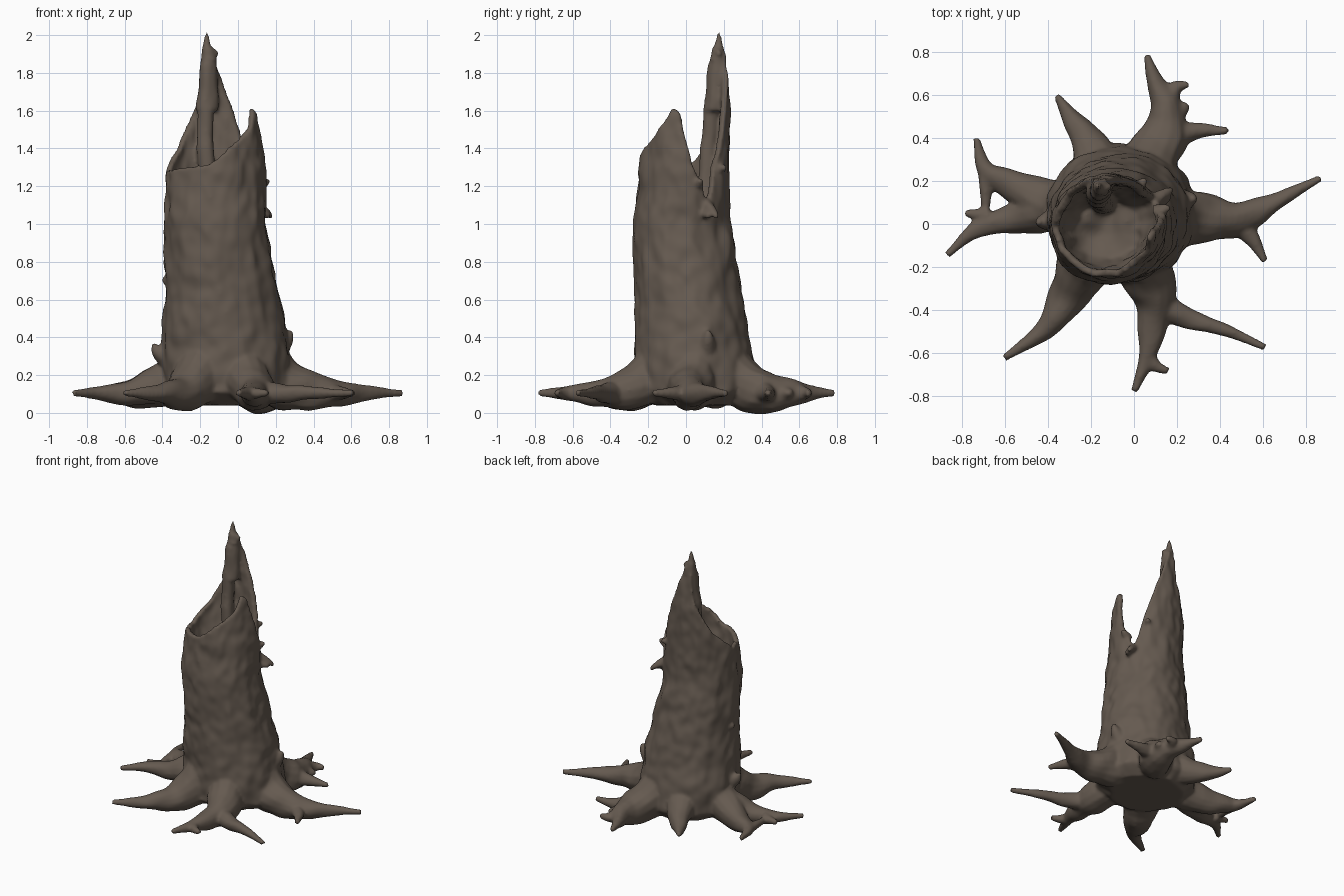
import bpy, bmesh, math
from mathutils import Vector, noise

if "Cube" in bpy.data.objects:
    bpy.data.objects.remove(bpy.data.objects["Cube"])

bark = bpy.data.materials.new("dark_bark")
bark.diffuse_color = (0.13, 0.102, 0.08, 1)
bark.use_nodes = True
bark.node_tree.nodes["Principled BSDF"].inputs["Base Color"].default_value = bark.diffuse_color

bm = bmesh.new()


def lerp_table(table, v):
    """Interpolate rows of (key, values...)."""
    if v <= table[0][0]:
        return table[0][1:]
    for a, b in zip(table, table[1:]):
        if v <= b[0]:
            t = (v - a[0]) / (b[0] - a[0])
            return [p + (q - p) * t for p, q in zip(a[1:], b[1:])]
    return table[-1][1:]


def loft(rings):
    """Closed solid through a list of equally sized rings."""
    vr = [[bm.verts.new(p) for p in r] for r in rings]
    n = len(vr[0])
    for a, b in zip(vr, vr[1:]):
        for i in range(n):
            j = (i + 1) % n
            bm.faces.new((a[i], a[j], b[j], b[i]))
    bm.faces.new(vr[0][::-1])
    bm.faces.new(vr[-1])


# trunk outline: height, left, right, front, back
OUTLINE = [(0.04, -0.31, 0.2, -0.17, 0.3), (0.11, -0.41, 0.29, -0.27, 0.37),
           (0.3, -0.41, 0.28, -0.27, 0.355),
           (0.6, -0.388, 0.222, -0.272, 0.3), (1.0, -0.385, 0.15, -0.282, 0.235),
           (1.3, -0.375, 0.14, -0.25, 0.22), (1.6, -0.33, 0.105, -0.2, 0.24),
           (2.0, -0.27, -0.04, -0.1, 0.2)]
# broken rim: angle in degrees, height
RIM = [(-180, 1.28), (-100, 1.31), (-42, 1.5), (-26, 1.61), (-17, 1.61), (10, 1.34), (34, 1.1),
       (56, 1.48), (76, 1.78), (86, 1.91), (106, 1.91), (116, 1.68), (145, 1.42), (180, 1.28)]
SIDES, RINGS, BASE, FLOOR = 144, 90, 0.04, 1.02


def trunk_point(deg, z, inset):
    left, right, front, back = lerp_table(OUTLINE, z)
    c, s = math.cos(math.radians(deg)), math.sin(math.radians(deg))
    bump = noise.noise(Vector((c * 2.5, s * 2.5, z * 5))) * 0.016
    bump += noise.noise(Vector((c * 5, s * 5, z * 13 + 9))) * 0.011
    k = bump - inset
    return Vector(((left + right) / 2 + c * ((right - left) / 2 + k),
                   (front + back) / 2 + s * ((back - front) / 2 + k), z))


# hollow trunk: up the outside, over the rim, down a bowl shaped inside
angles = [360 * i / SIDES - 180 for i in range(SIDES)]
rims = [lerp_table(RIM, a)[0] + 0.018 * noise.noise(Vector((a * 0.13, 3, 0)))
        for a in angles]
rings = [[trunk_point(a, BASE + (r - BASE) * k / RINGS, 0)
          for a, r in zip(angles, rims)] for k in range(RINGS + 1)]
for k in range(31):
    t = k / 30
    rings.append([trunk_point(a, r + (FLOOR - r) * t, 0.032 + 0.03 * t + 0.06 * t ** 3)
                  for a, r in zip(angles, rims)])
middle = Vector((-0.12, -0.02, FLOOR - 0.04))
lip = rings[-1]
for f in (0.8, 0.6, 0.4, 0.2):
    ring = [middle.lerp(p, f) for p in lip]
    for p in ring:
        p.z += 0.04 * noise.noise(p * 9)
    rings.append(ring)
loft(rings)


def tube(points, radius, tip, power=1.3, sides=14, steps=7):
    """Organic tube through points, tapering from radius to tip."""
    P = [Vector(p) for p in points]
    P = [P[0] * 2 - P[1]] + P + [P[-1] * 2 - P[-2]]
    path = []
    for a, b, c, d in zip(P, P[1:], P[2:], P[3:]):
        for s in range(steps):
            t = s / steps
            path.append(0.5 * (2 * b + (c - a) * t + (2 * a - 5 * b + 4 * c - d) * t * t
                               + (3 * b - a - 3 * c + d) * t ** 3))
    path.append(P[-2])
    last = len(path) - 1
    out = []
    for i, p in enumerate(path):
        d = (path[min(i + 1, last)] - path[max(i - 1, 0)]).normalized()
        up = Vector((0, 0, 1)) if abs(d.z) < 0.9 else Vector((0, 1, 0))
        u = d.cross(up).normalized()
        v = u.cross(d)
        size = tip + (radius - tip) * (1 - i / last) ** power
        ring = []
        for k in range(sides):
            a = math.tau * k / sides
            w = u * math.cos(a) + v * math.sin(a)
            ring.append(p + w * size * (1 + 0.18 * noise.noise((p + w * 0.1) * 9)))
        out.append(ring)
    loft(out)


CORE = Vector((-0.07, 0.04))


def root(*plan, radius=0.16, from_trunk=True):
    """Ground root from plan points; it rises where it nears the trunk."""
    pts = [Vector(p) for p in plan]
    if from_trunk:
        pts.insert(0, CORE + (pts[0] - CORE).normalized() * 0.16)
    path = []
    for p in pts:
        near = min(1, max(0, (0.42 - (p - CORE).length) / 0.26))
        path.append((p.x, p.y, 0.105 + 0.125 * near))
    tube(path, radius, 0.017, power=1.2)


def fork(*plan, radius=0.05):
    root(*plan, radius=radius, from_trunk=False)


# right root
root((.28, .03), (.47, .02), (.65, .1), (.87, .215), radius=.17)
fork((.46, .02), (.55, -.07), (.61, -.175), radius=.06)
# front right root
root((.085, -.3), (.09, -.45), (.06, -.62), (0, -.78), radius=.15)
fork((.1, -.36), (.25, -.44), (.42, -.49), (.61, -.575), radius=.07)
fork((.06, -.62), (.11, -.665), (.16, -.685), radius=.04)
# front left root
root((-.29, -.3), (-.39, -.47), (-.605, -.625))
# left root with a looped fork
root((-.42, .11), (-.57, .185), (-.69, .25), (-.735, .4), radius=.15)
fork((-.4, .06), (-.58, .02), (-.74, -.03), (-.87, -.145), radius=.1)
fork((-.69, .26), (-.69, .13), (-.69, .03), radius=.04)
fork((-.68, .04), (-.79, .05), radius=.04)
# back left root
root((-.21, .38), (-.29, .49), (-.36, .6), radius=.125)
# back right root
root((.13, .4), (.15, .54), (.1, .66), (.06, .79))
fork((.15, .52), (.19, .63), (.255, .65), radius=.06)
fork((.1, .36), (.26, .43), (.44, .435), radius=.085)
fork((.14, .47), (.22, .53), (.25, .56), radius=.06)

# splintered tip, thick below the point
tube([(-.165, .15, 1.6), (-.155, .165, 1.8), (-.16, .17, 1.93)], .06, .034, power=1)
tube([(-.155, .165, 1.86), (-.165, .172, 1.93), (-.165, .175, 2.02)], .045, .008, power=1)
tube([(-.15, .17, 1.88), (-.105, .175, 1.91)], .03, .013)
# splinter ridge inside the hollow
tube([(-.14, .1, 1.0), (-.17, .12, 1.4), (-.165, .15, 1.84)], .055, .038)


def twig(deg, z, length, rise, radius):
    """Broken twig or knot growing out of the trunk."""
    tube([trunk_point(deg, z, 0.04), trunk_point(deg, z + rise * 0.6, -length * 0.6),
          trunk_point(deg, z + rise, -length)], radius, 0.012, sides=10)


twig(33, 1.11, 0.085, -0.08, 0.04)
twig(28, 1.06, 0.06, -0.02, 0.03)
twig(20, 1.2, 0.025, 0.04, 0.04)
twig(55, 1.28, 0.03, 0.03, 0.03)
twig(15, 0.34, 0.022, 0.1, 0.06)
twig(185, 0.28, 0.04, 0.09, 0.06)
twig(180, 0.7, 0.006, 0.01, 0.05)

bmesh.ops.recalc_face_normals(bm, faces=bm.faces[:])
mesh = bpy.data.meshes.new("tree_stump")
bm.to_mesh(mesh)
bm.free()
mesh.materials.append(bark)
stump = bpy.data.objects.new("tree_stump", mesh)
bpy.context.collection.objects.link(stump)

# fuse everything into one weathered skin
fuse = stump.modifiers.new("fuse", 'REMESH')
fuse.mode = 'VOXEL'
fuse.voxel_size = 0.011
fuse.use_smooth_shade = True
soften = stump.modifiers.new("soften", 'SMOOTH')
soften.factor = 0.5
soften.iterations = 5
